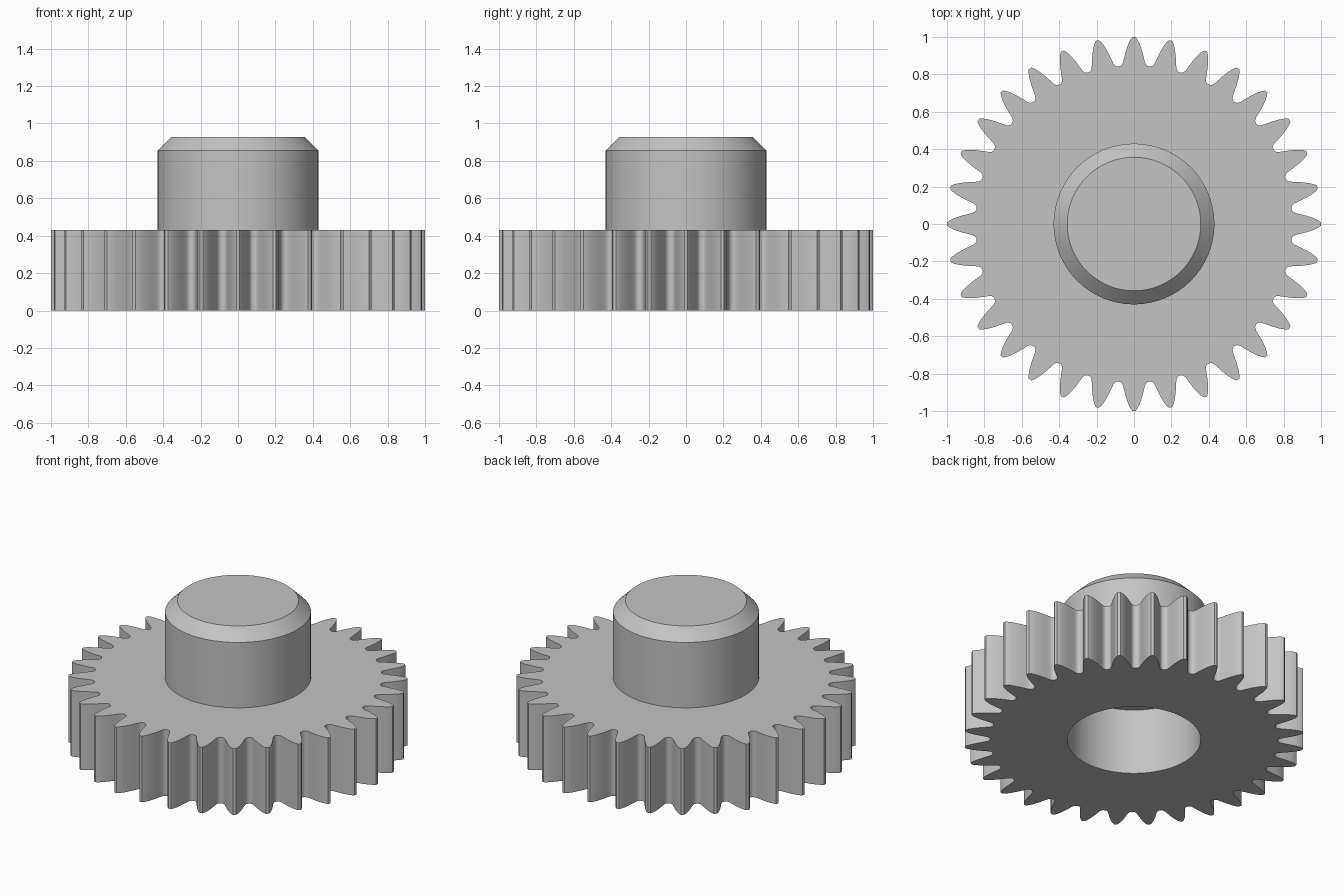
import bpy, bmesh
from math import cos, sin, radians, tau

cube = bpy.data.objects.get("Cube")
if cube:
    bpy.data.objects.remove(cube, do_unlink=True)

TEETH = 32
GEAR_H = 0.43
BORE_R = 0.393
SEGMENTS = 64

grey = bpy.data.materials.new("plain grey")
grey.use_nodes = True
colour = (0.55, 0.55, 0.55, 1)
grey.diffuse_color = colour
grey.node_tree.nodes["Principled BSDF"].inputs["Base Color"].default_value = colour


def finish(name, bm):
    bmesh.ops.recalc_face_normals(bm, faces=bm.faces[:])
    mesh = bpy.data.meshes.new(name)
    bm.to_mesh(mesh)
    bm.free()
    mesh.materials.append(grey)
    obj = bpy.data.objects.new(name, mesh)
    bpy.context.collection.objects.link(obj)
    bpy.ops.object.select_all(action="DESELECT")
    obj.select_set(True)
    bpy.context.view_layer.objects.active = obj
    bpy.ops.object.shade_smooth_by_angle(angle=radians(32))


def circle(r, count=SEGMENTS):
    return [(r * cos(tau * i / count), r * sin(tau * i / count)) for i in range(count)]


def ring(bm, points, z):
    return [bm.verts.new((x, y, z)) for x, y in points]


def wall(bm, low, high):
    n = len(low)
    for i in range(n):
        j = (i + 1) % n
        bm.faces.new((low[i], low[j], high[j], high[i]))


def loop_edges(bm, verts):
    return [bm.edges.get((v, verts[i - 1])) for i, v in enumerate(verts)]


# Tooth outline: half profile as (angle from tooth centre, radius), mirrored
half = [(0.5, 1.0), (1.1, 0.987), (1.9, 0.96), (2.7, 0.925), (3.4, 0.89),
        (3.9, 0.866), (4.4, 0.853), (5.1, 0.847)]
tooth = [(-a, r) for a, r in reversed(half)] + half
outline = []
for t in range(TEETH):
    for a, r in tooth:
        ang = tau * t / TEETH + radians(a)
        outline.append((r * cos(ang), r * sin(ang)))

# Toothed wheel with a round bore
bm = bmesh.new()
outer = [ring(bm, outline, z) for z in (0, GEAR_H)]
inner = [ring(bm, circle(BORE_R), z) for z in (0, GEAR_H)]
wall(bm, *outer)
wall(bm, *inner)
for rim, hole in zip(outer, inner):
    edges = loop_edges(bm, rim) + loop_edges(bm, hole)
    bmesh.ops.triangle_fill(bm, edges=edges, use_beauty=True)
finish("gear_wheel", bm)

# Solid chamfered hub, whose underside closes the bore
bm = bmesh.new()
rings = [ring(bm, circle(r), z)
         for r, z in ((0.43, GEAR_H), (0.43, 0.855), (0.357, 0.928))]
wall(bm, rings[0], rings[1])
wall(bm, rings[1], rings[2])
bm.faces.new(rings[0])
bm.faces.new(rings[2])
finish("hub", bm)
